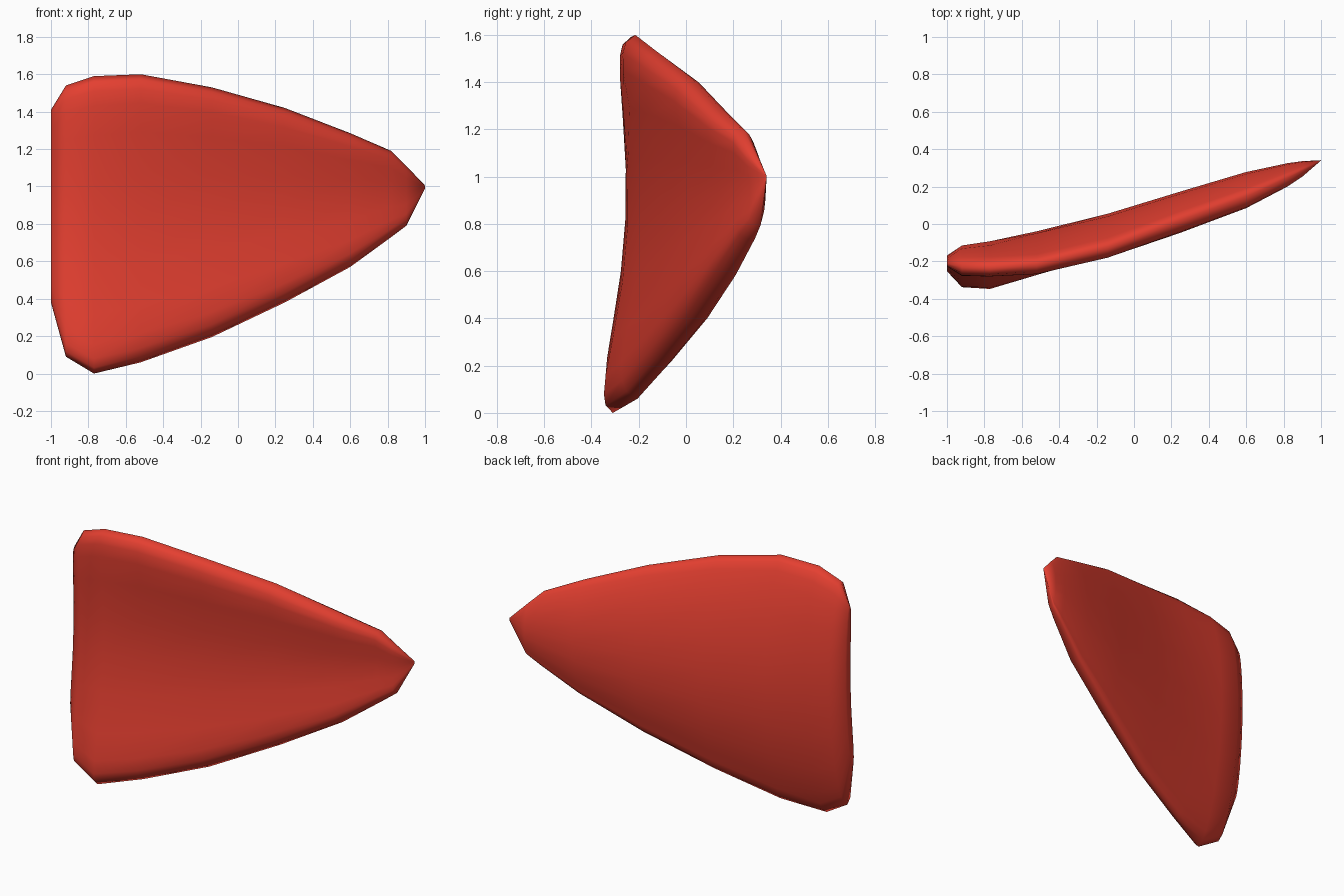
import bpy, bmesh

if "Cube" in bpy.data.objects:
    bpy.data.objects.remove(bpy.data.objects["Cube"])

# Stations along x: x, bottom z, top z, bottom y, middle y, top y, half thickness
STATIONS = [
    (-1.00, 0.38, 1.41, -0.245, -0.195, -0.215, 0.025),
    (-0.92, 0.09, 1.54, -0.315, -0.187, -0.245, 0.07),
    (-0.77, 0.00, 1.59, -0.325, -0.17, -0.25, 0.077),
    (-0.52, 0.06, 1.60, -0.26, -0.117, -0.25, 0.078),
    (-0.14, 0.195, 1.53, -0.14, -0.025, -0.16, 0.08),
    (0.25, 0.38, 1.42, 0.01, 0.092, -0.015, 0.082),
    (0.60, 0.57, 1.285, 0.14, 0.205, 0.115, 0.073),
    (0.82, 0.73, 1.19, 0.245, 0.275, 0.225, 0.05),
    (0.90, 0.79, 1.11, 0.285, 0.303, 0.27, 0.033),
    (1.00, 0.99, 1.005, 0.34, 0.34, 0.34, 0.001),
]
HALF = [0.3, 0.6, 0.8, 0.9, 0.96]
STEPS = [-s for s in reversed(HALF)] + [0] + HALF


def section(x, zb, zt, yb, ym, yt, h):
    """Closed bowed cross-section whose rim ridge lies towards the back."""
    def point(s, side):
        bow = ym + (yt - yb) / 2 * s + ((yt + yb) / 2 - ym) * s * s
        thick = h * max(0, 1 - abs(s) ** 6) ** 0.5
        shift = 0.2 if x < -0.7 else (0.7 if s < 0 else 0.45)
        ridge = shift * h * abs(s) ** 12
        return (x, bow + ridge + side * thick, (zb + zt) / 2 + s * (zt - zb) / 2)
    return ([point(-1, 0)] + [point(s, -1) for s in STEPS]
            + [point(1, 0)] + [point(s, 1) for s in reversed(STEPS)])


# Curved plate lofted through the stations
bm = bmesh.new()
rings = [[bm.verts.new(p) for p in section(*st)] for st in STATIONS]
n = len(rings[0])
for a, b in zip(rings, rings[1:]):
    for i in range(n):
        j = (i + 1) % n
        bm.faces.new((a[i], a[j], b[j], b[i]))

# Close both ends with strips between front and back
for ring in (rings[0], rings[-1]):
    for i in range(n // 2):
        quad = [ring[i], ring[i + 1], ring[n - i - 1], ring[(n - i) % n]]
        bm.faces.new(list(dict.fromkeys(quad)))
bmesh.ops.recalc_face_normals(bm, faces=bm.faces)
for f in bm.faces:
    f.smooth = True

mesh = bpy.data.meshes.new("curved_plate")
bm.to_mesh(mesh)
bm.free()
plate = bpy.data.objects.new("curved_plate", mesh)
bpy.context.collection.objects.link(plate)

# Red finish
red = bpy.data.materials.new("red")
red.diffuse_color = (0.78, 0.05, 0.03, 1)
red.use_nodes = True
red.node_tree.nodes["Principled BSDF"].inputs["Base Color"].default_value = red.diffuse_color
mesh.materials.append(red)
